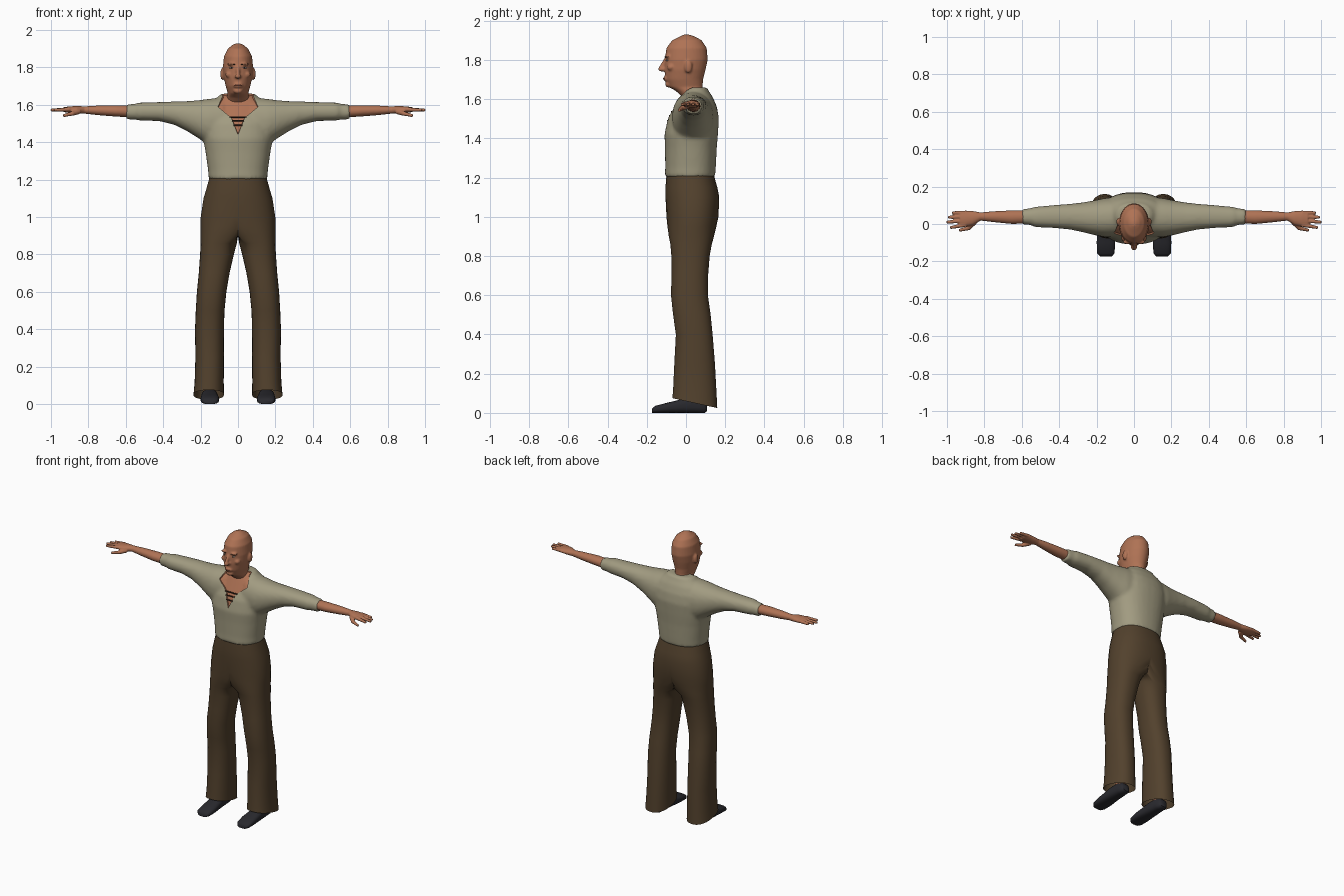
import bpy
import bmesh
import math
from mathutils import Matrix, Vector
from mathutils.bvhtree import BVHTree

cube = bpy.data.objects.get("Cube")
if cube:
    bpy.data.objects.remove(cube, do_unlink=True)


def material(name, r, g, b):
    mat = bpy.data.materials.new(name)
    mat.use_nodes = True
    mat.diffuse_color = (r, g, b, 1)
    bsdf = next(n for n in mat.node_tree.nodes if n.type == 'BSDF_PRINCIPLED')
    bsdf.inputs["Base Color"].default_value = (r, g, b, 1)
    bsdf.inputs["Roughness"].default_value = 0.8
    return mat


SKIN = material("skin", 0.43, 0.17, 0.09)
LIPS = material("lip_red_brown", 0.3, 0.1, 0.06)
LINEN = material("linen_shirt", 0.36, 0.33, 0.22)
BROWN = material("brown_cloth", 0.085, 0.053, 0.026)
BLACK = material("black_leather", 0.022, 0.022, 0.027)
WHITE = material("eye_white", 0.45, 0.38, 0.32)
DARK = material("dark_brown", 0.04, 0.02, 0.012)


def loft(bm, axis, rings, n=24, power=2.0, side=1, half=False, open_start=False):
    """Skin rounded sections (t, u0, u1, v0, v1) placed along an axis."""
    loops = []
    for t, u0, u1, v0, v1 in rings:
        loop = []
        for i in range(n):
            a = math.tau * (i + 0.5) / n
            c, s = math.cos(a), math.sin(a)
            u = (u0 + u1) / 2 + (u1 - u0) / 2 * math.copysign(abs(c) ** (2 / power), c)
            v = (v0 + v1) / 2 + (v1 - v0) / 2 * math.copysign(abs(s) ** (2 / power), s)
            x, y, z = {'X': (t, u, v), 'Y': (u, t, v), 'Z': (u, v, t)}[axis]
            loop.append(bm.verts.new((max(x, 0) if half else x * side, y, z)))
        loops.append(loop)
    for a, b in zip(loops, loops[1:]):
        for i in range(n):
            j = (i + 1) % n
            bm.faces.new((a[i], a[j], b[j], b[i]))
    if not open_start:
        bm.faces.new(loops[0])
    bm.faces.new(loops[-1])
    return loops


def ball(bm, centre, radii):
    m = Matrix.Translation(centre) @ Matrix.Diagonal((*radii, 1))
    bmesh.ops.create_uvsphere(bm, u_segments=16, v_segments=10, radius=1, matrix=m)


def tube(bm, start, end, r1, r2):
    a, b = Vector(start), Vector(end)
    turn = (b - a).to_track_quat('Z', 'Y').to_matrix().to_4x4()
    bmesh.ops.create_cone(bm, cap_ends=True, segments=10, radius1=r1, radius2=r2,
                          depth=(b - a).length, matrix=Matrix.Translation((a + b) / 2) @ turn)


def build(name, bm, mat, voxel=0, relax=3, mirror=False, sharp=60):
    """Turn a bmesh into an object, optionally fusing its pieces into one skin."""
    bmesh.ops.recalc_face_normals(bm, faces=bm.faces[:])
    mesh = bpy.data.meshes.new(name)
    bm.to_mesh(mesh)
    bm.free()
    obj = bpy.data.objects.new(name, mesh)
    bpy.context.scene.collection.objects.link(obj)
    if voxel:
        fuse = obj.modifiers.new("fuse", 'REMESH')
        fuse.mode = 'VOXEL'
        fuse.voxel_size = voxel
        soften = obj.modifiers.new("soften", 'SMOOTH')
        soften.factor = 0.5
        soften.iterations = relax
        dg = bpy.context.evaluated_depsgraph_get()
        mesh = bpy.data.meshes.new_from_object(obj.evaluated_get(dg))
        obj.modifiers.clear()
        obj.data = mesh
    mesh.materials.clear()
    mesh.materials.append(mat)
    mesh.shade_smooth()
    mesh.set_sharp_from_angle(angle=math.radians(sharp))
    if mirror:
        obj.modifiers.new("mirror", 'MIRROR').merge_threshold = 0.0005
    return obj


# Head and neck
bm = bmesh.new()
profile = [(1.54, .075, -.02, .12), (1.61, .062, -.02, .1), (1.64, .06, -.05, .09),
           (1.662, .055, -.088, .085), (1.7, .066, -.105, .087), (1.75, .077, -.11, .1),
           (1.8, .081, -.108, .111), (1.86, .075, -.1, .106), (1.9, .055, -.07, .08),
           (1.92, .03, -.03, .042), (1.929, .01, -.01, .015)]
loft(bm, 'Z', [(z, -w, w, f, b) for z, w, f, b in profile], 32)
tube(bm, (0, -.1, 1.81), (0, -.128, 1.757), .008, .012)
ball(bm, (0, -.122, 1.752), (.018, .021, .012))
ball(bm, (0, -.103, 1.704), (.026, .013, .014))
ball(bm, (0, -.09, 1.675), (.025, .016, .016))
for s in (-1, 1):
    ball(bm, (s * .034, -.095, 1.818), (.026, .014, .008))
    ball(bm, (s * .048, -.075, 1.762), (.02, .022, .018))
    ball(bm, (s * .083, .012, 1.765), (.012, .02, .033))
build("head", bm, SKIN, voxel=.006)

# Face details
bm = bmesh.new()
ball(bm, (0, -.111, 1.704), (.021, .006, .005))
build("lips", bm, LIPS)
for name, mat, y, size in (("eye", WHITE, -.096, (.012, .006, .005)),
                           ("iris", DARK, -.1, (.004, .004, .004))):
    bm = bmesh.new()
    ball(bm, (.034, y, 1.798), size)
    build(name, bm, mat, mirror=True)
bm = bmesh.new()
tube(bm, (.018, -.108, 1.815), (.05, -.092, 1.817), .0025, .002)
build("eyebrow", bm, DARK, mirror=True)

# Shirt: body and both sleeves fused into one garment
bm = bmesh.new()
body = [(1.2, .157, -.108, .148), (1.25, .16, -.106, .152), (1.35, .174, -.107, .157),
        (1.42, .187, -.11, .163), (1.5, .19, -.093, .168), (1.56, .18, -.062, .158),
        (1.61, .15, -.036, .137), (1.64, .11, -.02, .116), (1.66, .09, .0, .108)]
loft(bm, 'Z', [(z, -w, w, f, b) for z, w, f, b in body], 32, 2.3)
sleeve = [(.08, -.07, .145, 1.37, 1.64), (.16, -.07, .138, 1.385, 1.632),
          (.21, -.06, .127, 1.42, 1.625), (.27, -.045, .116, 1.458, 1.62),
          (.34, -.03, .108, 1.493, 1.618), (.42, -.022, .102, 1.513, 1.615),
          (.53, -.017, .092, 1.517, 1.612), (.55, -.006, .085, 1.521, 1.606),
          (.598, -.002, .08, 1.522, 1.602)]
for s in (-1, 1):
    loft(bm, 'X', sleeve, 24, 2.2, side=s)
shirt = build("shirt", bm, LINEN, voxel=.011, relax=4)

# Open neckline: cut its outline, then sink the bare chest inside it
outline = [(0, 1.44), (.035, 1.53), (.107, 1.59), (.085, 1.64)]
bm = bmesh.new()
bm.from_mesh(shirt.data)
cuts = [((0, .03, 0), (0, 1, 0))]
for (x0, z0), (x1, z1) in zip(outline, outline[1:]):
    cuts += [((s * x0, 0, z0), (z1 - z0, 0, -s * (x1 - x0))) for s in (-1, 1)]
for co, no in cuts:
    bmesh.ops.bisect_plane(bm, geom=bm.verts[:] + bm.edges[:] + bm.faces[:],
                           dist=1e-5, plane_co=co, plane_no=Vector(no).normalized())


def half_width(z):
    for (x0, z0), (x1, z1) in zip(outline, outline[1:]):
        if z0 <= z <= z1:
            return x0 + (x1 - x0) * (z - z0) / (z1 - z0)
    return 0 if z < outline[0][1] else outline[-1][0]


tree = BVHTree.FromBMesh(bm)
laces = [(z, tree.ray_cast(Vector((0, -1, z)), Vector((0, 1, 0)))[0])
         for z in (1.535, 1.515, 1.49)]
chest = []
for face in bm.faces:
    c = face.calc_center_median()
    if c.y < .03 and abs(c.x) < half_width(c.z):
        face.material_index = 1
        chest.append(face)
bmesh.ops.inset_region(bm, faces=chest, thickness=.002, depth=-.008, use_even_offset=False)
bm.to_mesh(shirt.data)
bm.free()
shirt.data.materials.append(SKIN)
shirt.data.shade_smooth()
shirt.data.set_sharp_from_angle(angle=math.radians(50))

# Laces across the neckline
bm = bmesh.new()
for z, hit in laces:
    if hit:
        w = half_width(z) + .004
        tube(bm, (-w, hit.y + .001, z), (w, hit.y + .001, z), .004, .004)
build("laces", bm, DARK)

# Forearms and hands
bm = bmesh.new()
loft(bm, 'X', [(.55, .004, .074, 1.532, 1.596), (.65, .0, .073, 1.537, 1.598),
               (.75, .01, .068, 1.545, 1.596), (.82, .018, .062, 1.553, 1.592),
               (.86, -.006, .069, 1.553, 1.594), (.9, -.014, .072, 1.557, 1.592),
               (.93, -.012, .068, 1.561, 1.588)])
for root, tip, reach in ((-.004, -.02, .984), (.018, .01, 1.002), (.04, .036, .994), (.06, .06, .972)):
    tube(bm, (.9, root, 1.576), (reach, tip, 1.572), .012, .008)
tube(bm, (.85, .012, 1.565), (.89, -.025, 1.552), .015, .012)
tube(bm, (.88, -.021, 1.555), (.935, -.034, 1.542), .012, .008)
build("arm_and_hand", bm, SKIN, voxel=.004, relax=3, mirror=True)

# Trousers: one leg growing into half a waist, mirrored
bm = bmesh.new()
legs = loft(bm, 'Z', [(.05, .075, .238, -.07, .16), (.12, .076, .232, -.066, .155),
                      (.25, .075, .228, -.06, .148), (.4, .075, .23, -.052, .136),
                      (.5, .072, .226, -.066, .126), (.6, .062, .22, -.077, .112),
                      (.7, .045, .21, -.074, .113), (.8, .022, .203, -.075, .121),
                      (.86, .006, .2, -.08, .132), (.9, -.06, .2, -.088, .143),
                      (.95, -.14, .2, -.095, .155), (1, -.2, .2, -.1, .166),
                      (1.1, -.185, .185, -.105, .17), (1.15, -.17, .17, -.105, .16),
                      (1.215, -.152, .152, -.1, .142)],
            32, 2.3, half=True, open_start=True)
for v in legs[0]:
    v.co.z -= .22 * (v.co.y - .045)
inner = [f for f in bm.faces if all(v.co.x < 1e-5 for v in f.verts)]
bmesh.ops.delete(bm, geom=inner, context='FACES')
build("trousers", bm, BROWN, mirror=True)

# Ankles
bm = bmesh.new()
loft(bm, 'Z', [(.04, .12, .182, .01, .09), (.12, .122, .18, .01, .085), (.3, .11, .19, .0, .1)])
build("ankle", bm, SKIN, mirror=True)

# Shoes
bm = bmesh.new()
loft(bm, 'Y', [(-.173, .118, .182, 0, .022), (-.157, .104, .197, 0, .036),
               (-.1, .1, .2, 0, .051), (-.05, .104, .198, 0, .063), (0, .109, .195, 0, .078),
               (.06, .114, .19, 0, .078), (.095, .12, .185, 0, .064), (.106, .13, .175, .008, .045)],
     20, 2.8)
build("shoe", bm, BLACK, mirror=True, sharp=50)
